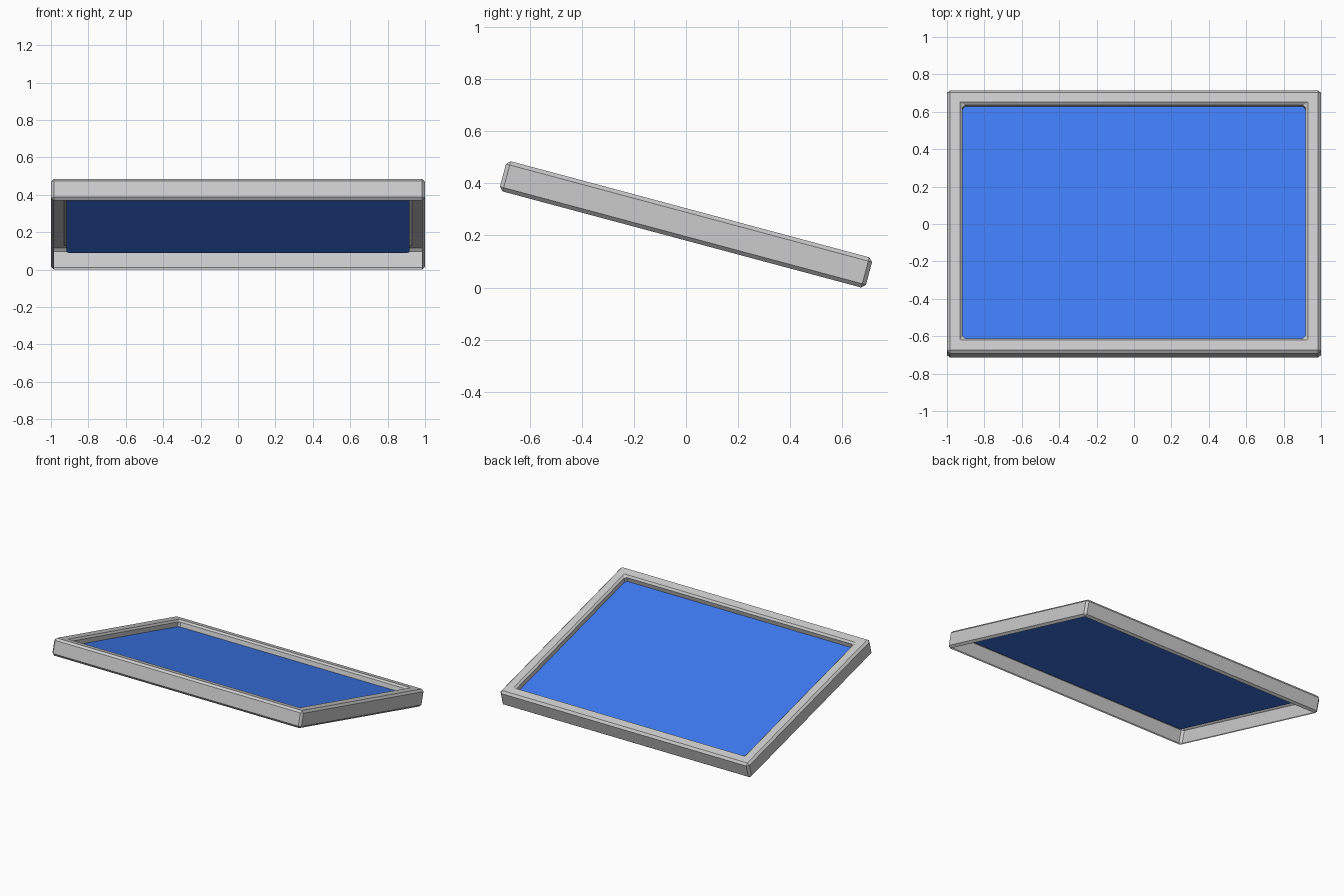
import bpy, bmesh, math

if "Cube" in bpy.data.objects:
    bpy.data.objects.remove(bpy.data.objects["Cube"])

TILT = math.radians(15)
HX, HY, T, B = 1.0, 0.728, 0.12, 0.015   # half sizes, thickness, chamfer
RAIL, C = 0.07, 0.013                    # rail top width, inner chamfer
PANEL_Z = 0.015


def loop(bm, inset, z, c=0.0):
    """Rectangle with corners cut by c, counter-clockwise from above."""
    x, y = HX - inset, HY - inset
    pts = [(x, -y + c), (x, y - c), (x - c, y), (-x + c, y),
           (-x, y - c), (-x, -y + c), (-x + c, -y), (x - c, -y)]
    return [bm.verts.new((px, py, z)) for px, py in pts]


def finish(bm, name):
    bmesh.ops.dissolve_degenerate(bm, dist=1e-5, edges=bm.edges[:])
    bmesh.ops.remove_doubles(bm, verts=bm.verts[:], dist=1e-5)
    me = bpy.data.meshes.new(name)
    bm.to_mesh(me)
    bm.free()
    ob = bpy.data.objects.new(name, me)
    bpy.context.collection.objects.link(ob)
    ob.rotation_euler.x = -TILT
    ob.location.z = (HY - B) * math.sin(TILT) + T / 2 * math.cos(TILT)
    return ob


# frame: chamfered shell, open underneath, with a recessed opening
bm = bmesh.new()
rings = [loop(bm, B, -T / 2),
         loop(bm, 0, -T / 2 + B, B),
         loop(bm, 0, T / 2 - B, B),
         loop(bm, B, T / 2),
         loop(bm, RAIL, T / 2),
         loop(bm, RAIL + C, T / 2 - C, C),
         loop(bm, RAIL + C, PANEL_Z, C)]
for lo, hi in zip(rings, rings[1:]):
    for i in range(8):
        j = (i + 1) % 8
        bm.faces.new((lo[i], lo[j], hi[j], hi[i]))
finish(bm, "frame")

# blue panel sunk into the frame
bm = bmesh.new()
bm.faces.new(loop(bm, RAIL + C, PANEL_Z, C))
panel = finish(bm, "panel")
mat = bpy.data.materials.new("panel_blue")
mat.diffuse_color = (0.05, 0.2, 0.9, 1)
mat.use_nodes = True
mat.node_tree.nodes["Principled BSDF"].inputs["Base Color"].default_value = mat.diffuse_color
panel.data.materials.append(mat)
